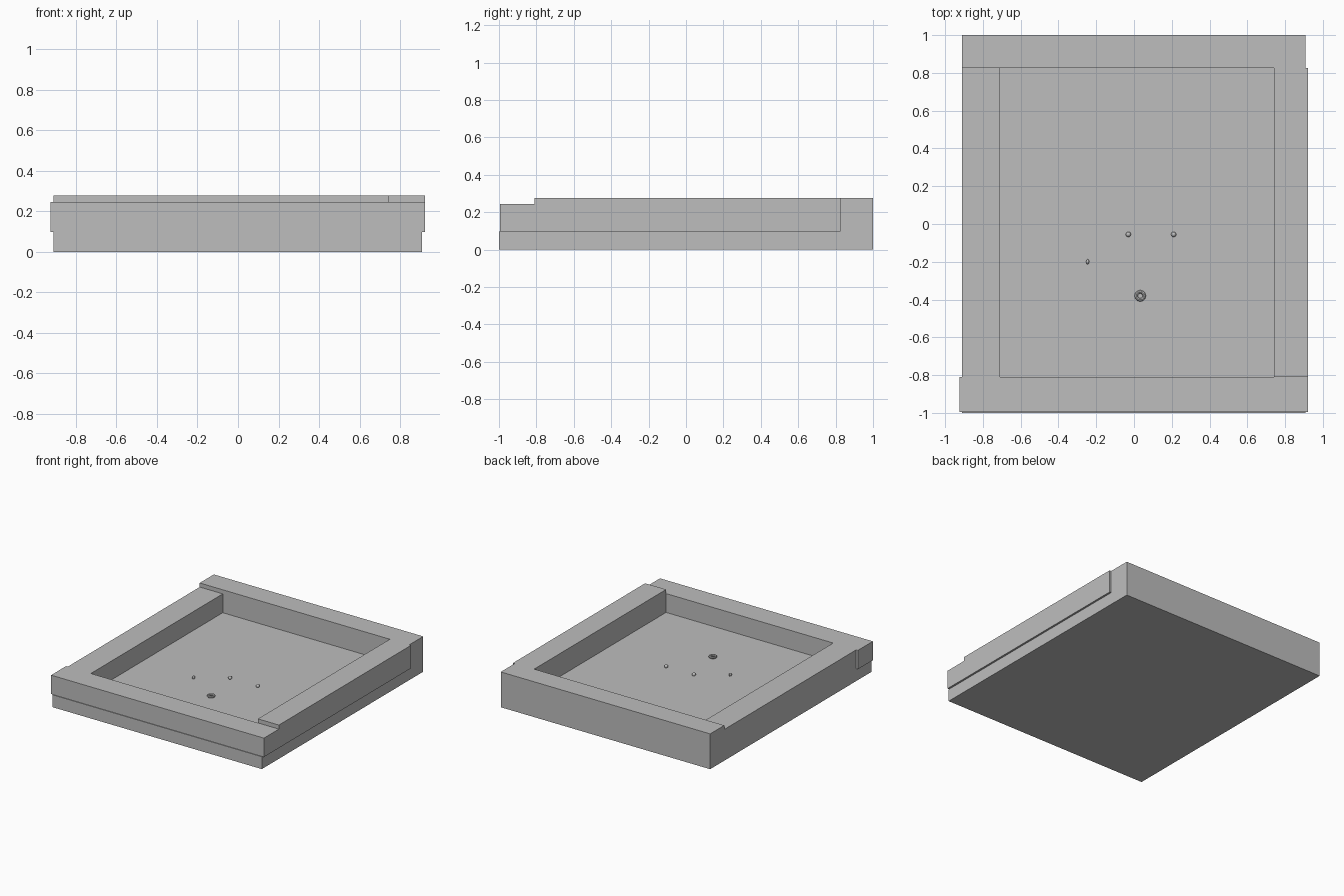
import bpy
import bmesh
from mathutils import Matrix

if "Cube" in bpy.data.objects:
    bpy.data.objects.remove(bpy.data.objects["Cube"], do_unlink=True)

# Single plain grey
grey = bpy.data.materials.new("plain_grey")
grey.use_nodes = True
colour = (0.515, 0.515, 0.515, 1)
grey.diffuse_color = colour
grey.node_tree.nodes["Principled BSDF"].inputs["Base Color"].default_value = colour


def box(name, x, y, z):
    """Box between the (low, high) limits on each axis."""
    size = [b - a for a, b in (x, y, z)]
    centre = [(a + b) / 2 for a, b in (x, y, z)]
    bm = bmesh.new()
    bmesh.ops.create_cube(bm, size=1, matrix=Matrix.Translation(centre) @ Matrix.Diagonal((*size, 1)))
    mesh = bpy.data.meshes.new(name)
    bm.to_mesh(mesh)
    bm.free()
    mesh.materials.append(grey)
    obj = bpy.data.objects.new(name, mesh)
    bpy.context.collection.objects.link(obj)
    return obj


def finish(name, scale=(1, 1, 1)):
    obj = bpy.context.object
    obj.name = name
    obj.scale = scale
    obj.data.materials.append(grey)
    bpy.ops.object.shade_smooth_by_angle()


# Base slab
FLOOR = 0.097
box("base_slab", (-0.91, 0.907), (-1, 1), (0, FLOOR))

# Four rails: front and left are low, back and right are tall
LOW, TALL = 0.245, 0.277
box("front_rail", (-0.925, 0.922), (-0.995, -0.81), (FLOOR, LOW))
box("left_rail", (-0.91, -0.71), (-0.81, 0.825), (FLOOR, LOW))
box("back_rail", (-0.91, 0.907), (0.825, 1), (FLOOR, TALL))
box("right_rail", (0.74, 0.922), (-0.81, 0.825), (FLOOR, TALL))

# Small fittings on the tray floor
for name, x, y, squash in (("centre_stud", -0.03, -0.055, 1),
                           ("right_stud", 0.21, -0.055, 1),
                           ("left_stud", -0.245, -0.2, 0.6)):
    bpy.ops.mesh.primitive_uv_sphere_add(segments=12, ring_count=8, radius=0.014,
                                         location=(x, y, FLOOR + 0.008))
    finish(name, (squash, 1, 1))

bpy.ops.mesh.primitive_torus_add(major_segments=20, minor_segments=8, major_radius=0.021,
                                 minor_radius=0.009, location=(0.033, -0.38, FLOOR + 0.008))
finish("floor_ring")
